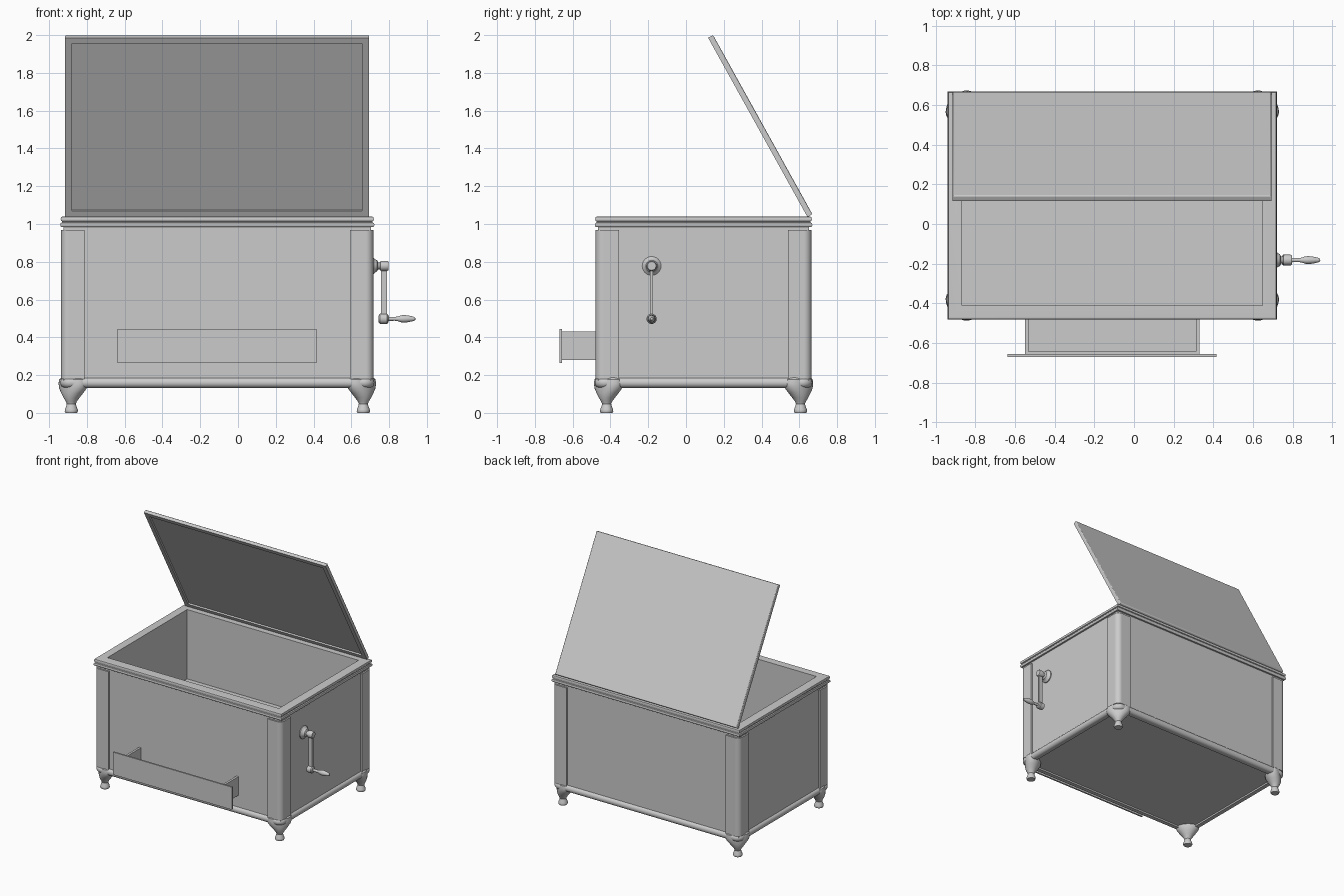
import bpy, bmesh, math
from mathutils import Vector, Matrix

if "Cube" in bpy.data.objects:
    bpy.data.objects.remove(bpy.data.objects["Cube"])

X0, X1, Y0, Y1 = -0.936, 0.717, -0.478, 0.664    # case footprint
CX, CY = (X0 + X1) / 2, (Y0 + Y1) / 2


def finish(name, bm, smooth=True):
    bmesh.ops.remove_doubles(bm, verts=bm.verts, dist=1e-5)
    bmesh.ops.recalc_face_normals(bm, faces=bm.faces)
    me = bpy.data.meshes.new(name)
    bm.to_mesh(me)
    bm.free()
    ob = bpy.data.objects.new(name, me)
    bpy.context.collection.objects.link(ob)
    if smooth:
        bpy.ops.object.select_all(action='DESELECT')
        ob.select_set(True)
        bpy.context.view_layer.objects.active = ob
        bpy.ops.object.shade_smooth_by_angle(angle=math.radians(35))
        ob.modifiers.new("even_normals", 'WEIGHTED_NORMAL').keep_sharp = True
    return ob


def box(name, x0, x1, y0, y1, z0, z1):
    bm = bmesh.new()
    m = Matrix.Translation(((x0 + x1) / 2, (y0 + y1) / 2, (z0 + z1) / 2))
    bmesh.ops.create_cube(bm, size=1, matrix=m @ Matrix.Diagonal((x1 - x0, y1 - y0, z1 - z0, 1)))
    return finish(name, bm, False)


def corner(i, r, segs=10):
    """Base points and outward directions around one footprint corner."""
    sx, sy = [(1, 1), (-1, 1), (-1, -1), (1, -1)][i]
    c = Vector(((X1 - r) if sx > 0 else (X0 + r), (Y1 - r) if sy > 0 else (Y0 + r), 0))
    if r == 0:
        return [(c, Vector((sx, sy, 0)))]
    out = []
    for k in range(segs + 1):
        a = math.pi / 2 * (i + k / segs)
        d = Vector((math.cos(a), math.sin(a), 0))
        out.append((c + d * r, d))
    return out


def sweep(name, path, profile, closed=True):
    """Sweep a closed (offset, z) profile along a footprint path."""
    bm = bmesh.new()
    rings = [[bm.verts.new(p + d * o + Vector((0, 0, z))) for o, z in profile] for p, d in path]
    n, m = len(rings), len(profile)
    for i in range(n if closed else n - 1):
        a, b = rings[i], rings[(i + 1) % n]
        for j in range(m):
            k = (j + 1) % m
            bm.faces.new((a[j], b[j], b[k], a[k]))
    if not closed:
        bm.faces.new(rings[0])
        bm.faces.new(rings[-1])
    return finish(name, bm)


def lathe(name, profile, origin, axis='Z', segs=24, shape=None):
    bm = bmesh.new()
    vs = [bm.verts.new((r, 0, z)) for r, z in profile]
    es = [bm.edges.new(e) for e in zip(vs, vs[1:])]
    bmesh.ops.spin(bm, geom=vs + es, cent=(0, 0, 0), axis=(0, 0, 1),
                   angle=2 * math.pi, steps=segs)
    if shape:
        for v in bm.verts:
            v.co = shape(v.co)
    if axis == 'X':
        bm.transform(Matrix.Rotation(math.pi / 2, 4, 'Y'))
    bm.transform(Matrix.Translation(origin))
    return finish(name, bm)


def loop(r):
    return [p for i in range(4) for p in corner(i, r)]


# Case walls, inner face flush with the rim opening
sweep("case_walls", loop(0), [(-0.022, 0.16), (-0.012, 0.16), (-0.012, 0.99),
                              (-0.067, 0.99), (-0.067, 0.16)])

# Rounded corner columns with short straight ends
for i, side in enumerate(("back_right", "back_left", "front_left", "front_right")):
    pts = corner(i, 0.04)
    t0 = Vector((pts[0][1].y, -pts[0][1].x, 0)) * 0.083
    t1 = Vector((-pts[-1][1].y, pts[-1][1].x, 0)) * 0.083
    pts = [(pts[0][0] + t0, pts[0][1])] + pts + [(pts[-1][0] + t1, pts[-1][1])]
    sweep("column_" + side, pts, [(0, 0.18), (0, 0.967), (-0.014, 0.967), (-0.014, 0.18)], False)

# Top rim moulding with square mitred corners
sweep("top_rim", loop(0), [
    (-0.068, 0.97), (-0.014, 0.97), (-0.012, 0.984), (0.0, 0.985), (0.004, 0.99),
    (0.005, 0.997), (0.002, 1.005), (-0.005, 1.008), (-0.005, 1.014), (0.001, 1.017),
    (0.003, 1.026), (0, 1.036), (-0.008, 1.04), (-0.068, 1.04)])

# Base moulding, half round
half = [(-0.02 + 0.025 * math.cos(a), 0.16 + 0.027 * math.sin(a))
        for a in [math.pi * (k / 10 - 0.5) for k in range(11)]]
sweep("base_moulding", loop(0.05), half + [(-0.045, 0.187), (-0.045, 0.133)])

# Bottom board and inner deck
box("bottom_board", X0 + 0.03, X1 - 0.03, Y0 + 0.03, Y1 - 0.03, 0.146, 0.162)
box("inner_deck", X0 + 0.06, X1 - 0.06, Y0 + 0.06, Y1 - 0.06, 0.47, 0.485)

# Legs: turned foot that widens along the rails towards the top
leg = [(0, 0), (0.031, 0), (0.035, 0.008), (0.034, 0.018), (0.027, 0.036), (0.024, 0.048),
       (0.03, 0.062), (0.041, 0.08), (0.052, 0.105), (0.059, 0.13), (0.061, 0.155),
       (0.058, 0.178), (0.048, 0.189), (0, 0.189)]
for sx, nx in ((-1, "left"), (1, "right")):
    for sy, ny in ((-1, "front"), (1, "back")):
        diag = Vector((sx, sy, 0)).normalized()
        perp = Vector((-diag.y, diag.x, 0))

        def flare(co, diag=diag, perp=perp):
            t = min(max((co.z - 0.06) / 0.09, 0), 1)
            t = t * t * (3 - 2 * t)
            return (diag * (co.dot(diag) - 0.014 * t)
                    + perp * co.dot(perp) * (1 + 0.5 * t) + Vector((0, 0, co.z)))
        lathe(f"{ny}_{nx}_leg", leg, (CX + sx * 0.773, CY + sy * 0.513, 0), shape=flare)

# Open lid with a recessed underside, hinged at the back
bm = bmesh.new()
LX0, LX1, L, T = -0.915, 0.693, 1.085, 0.03
bmesh.ops.create_cube(bm, size=1, matrix=Matrix.Translation(((LX0 + LX1) / 2, -L / 2, T / 2))
                      @ Matrix.Diagonal((LX1 - LX0, L, T, 1)))
bm.normal_update()
under = [f for f in bm.faces if f.normal.z < -0.9]
top_edges = [e for e in bm.edges if all(v.co.z > T - 0.001 for v in e.verts)]
bmesh.ops.inset_region(bm, faces=under, thickness=0.05)
bmesh.ops.inset_region(bm, faces=under, thickness=0.001)
for v in under[0].verts:
    v.co.z += 0.012
bmesh.ops.bevel(bm, geom=top_edges, offset=0.009, segments=3, profile=0.5, affect='EDGES')
bm.transform(Matrix.Translation((0, 0.643, 1.037)) @ Matrix.Rotation(math.radians(-61), 4, 'X'))
finish("lid", bm)

# Drawer, pulled out
box("drawer_front", -0.637, 0.415, -0.67, -0.657, 0.265, 0.445)
box("drawer_side_left", -0.55, -0.532, -0.658, -0.44, 0.28, 0.43)
box("drawer_side_right", 0.312, 0.33, -0.658, -0.44, 0.28, 0.43)
box("drawer_inner_front", -0.535, 0.315, -0.658, -0.642, 0.28, 0.43)
box("drawer_bottom", -0.535, 0.315, -0.645, -0.44, 0.28, 0.292)

# Crank: hub, arm, boss and turned handle
CRY = -0.182
lathe("crank_hub", [(0, 0.70), (0.05, 0.70), (0.05, 0.712), (0.038, 0.722), (0.034, 0.727),
                    (0.03, 0.736), (0.018, 0.742), (0.018, 0.752), (0.025, 0.754),
                    (0.027, 0.76), (0.027, 0.79), (0.023, 0.796), (0, 0.796)],
      (0, CRY, 0.778), 'X')
box("crank_arm", 0.757, 0.79, CRY - 0.008, CRY + 0.008, 0.5, 0.775)
lathe("crank_handle", [(0, 0.745), (0.018, 0.745), (0.027, 0.752), (0.027, 0.788),
                       (0.022, 0.795), (0.011, 0.798), (0.01, 0.83), (0.012, 0.845),
                       (0.018, 0.862), (0.02, 0.878), (0.018, 0.9), (0.012, 0.928),
                       (0.007, 0.938), (0, 0.94)], (0, CRY, 0.498), 'X')
